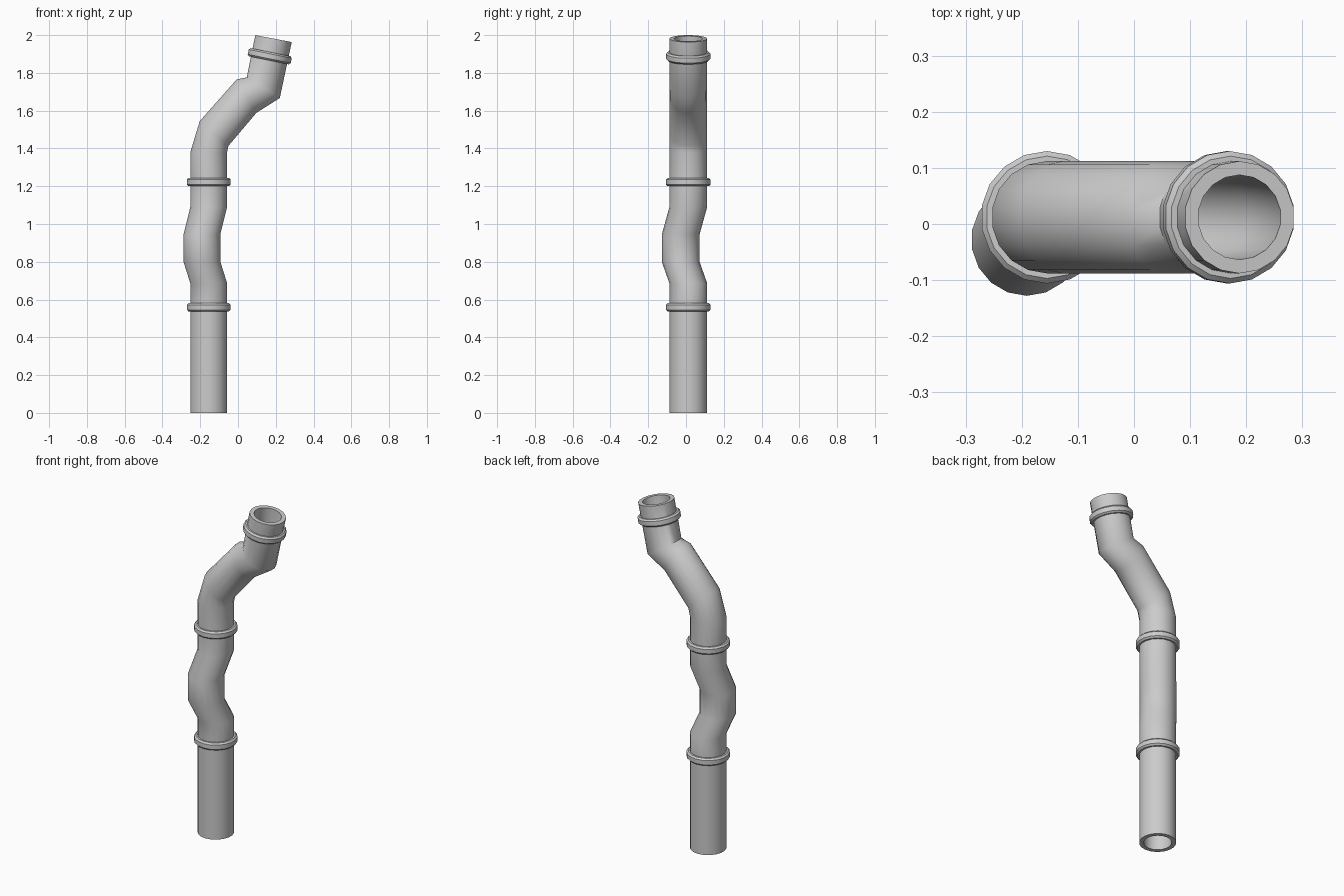
import bpy, math
from mathutils import Vector, Matrix

if "Cube" in bpy.data.objects:
    bpy.data.objects.remove(bpy.data.objects["Cube"])

SIDES = 18
AXIS_X, AXIS_Y = -0.155, 0.012


def make_object(name, verts, faces, angle):
    mesh = bpy.data.meshes.new(name)
    mesh.from_pydata(verts, [], faces)
    mesh.update()
    obj = bpy.data.objects.new(name, mesh)
    bpy.context.collection.objects.link(obj)
    bpy.ops.object.select_all(action='DESELECT')
    obj.select_set(True)
    bpy.context.view_layer.objects.active = obj
    bpy.ops.object.mode_set(mode='EDIT')
    bpy.ops.mesh.select_all(action='SELECT')
    bpy.ops.mesh.normals_make_consistent(inside=False)
    bpy.ops.object.mode_set(mode='OBJECT')
    bpy.ops.object.shade_smooth_by_angle(angle=math.radians(angle))
    return obj


def closed_loft(name, rings, angle):
    """Skin a closed cycle of rings, so the result has no open edges."""
    n, count = SIDES, len(rings)
    verts = [v for ring in rings for v in ring]
    faces = []
    for i in range(count):
        a, b = i * n, (i + 1) % count * n
        for j in range(n):
            k = (j + 1) % n
            faces.append((a + j, a + k, b + k, b + j))
    return make_object(name, verts, faces, angle)


def mitre_ring(left, right, y, scale):
    """Ring spanning two silhouette points (x, z) at depth y."""
    a, b = Vector((left[0], y, left[1])), Vector((right[0], y, right[1]))
    centre, half = (a + b) / 2, (b - a) / 2
    depth = Vector((0, 0.1, 0))
    ring = []
    for i in range(SIDES):
        t = math.tau * i / SIDES
        ring.append(centre + (half * math.sin(t) + depth * math.cos(t)) * scale)
    return ring


def level(z, dx=0.0, dy=0.0):
    x = AXIS_X + dx
    return ((x - 0.099, z), (x + 0.099, z), AXIS_Y + dy)


# Pipe wall: straight run, small kink, then the upper double bend
stations = [
    level(0), level(0.56), level(0.686),
    level(0.80, -0.036, -0.04), level(0.945, -0.036, -0.04),
    level(1.09), level(1.22), level(1.38),
    ((-0.204, 1.545), (-0.050, 1.412), AXIS_Y),
    ((-0.008, 1.767), (0.098, 1.587), AXIS_Y),
    ((0.045, 1.777), (0.2225, 1.666), AXIS_Y),
    ((0.090, 2.000), (0.286, 1.963), AXIS_Y),
]
outer = [mitre_ring(*s, 1.0) for s in stations]
inner = [mitre_ring(*s, 0.755) for s in reversed(stations)]
closed_loft("pipe", outer + inner, 50)

# Chamfered joint collars
profile = [(0.09, -0.022), (0.109, -0.022), (0.118, -0.013),
           (0.118, 0.013), (0.109, 0.022), (0.09, 0.022)]


def collar(name, centre, tilt):
    xf = Matrix.Translation(centre) @ Matrix.Rotation(tilt, 4, 'Y')
    rings = []
    for r, h in profile:
        rings.append([xf @ Vector((r * math.sin(math.tau * i / SIDES),
                                   r * math.cos(math.tau * i / SIDES), h))
                      for i in range(SIDES)])
    closed_loft(name, rings, 30)


collar("lower_collar", (AXIS_X, AXIS_Y, 0.559), 0)
collar("middle_collar", (AXIS_X, AXIS_Y, 1.222), 0)
collar("upper_collar", (0.168, AXIS_Y, 1.888), math.radians(11.5))
